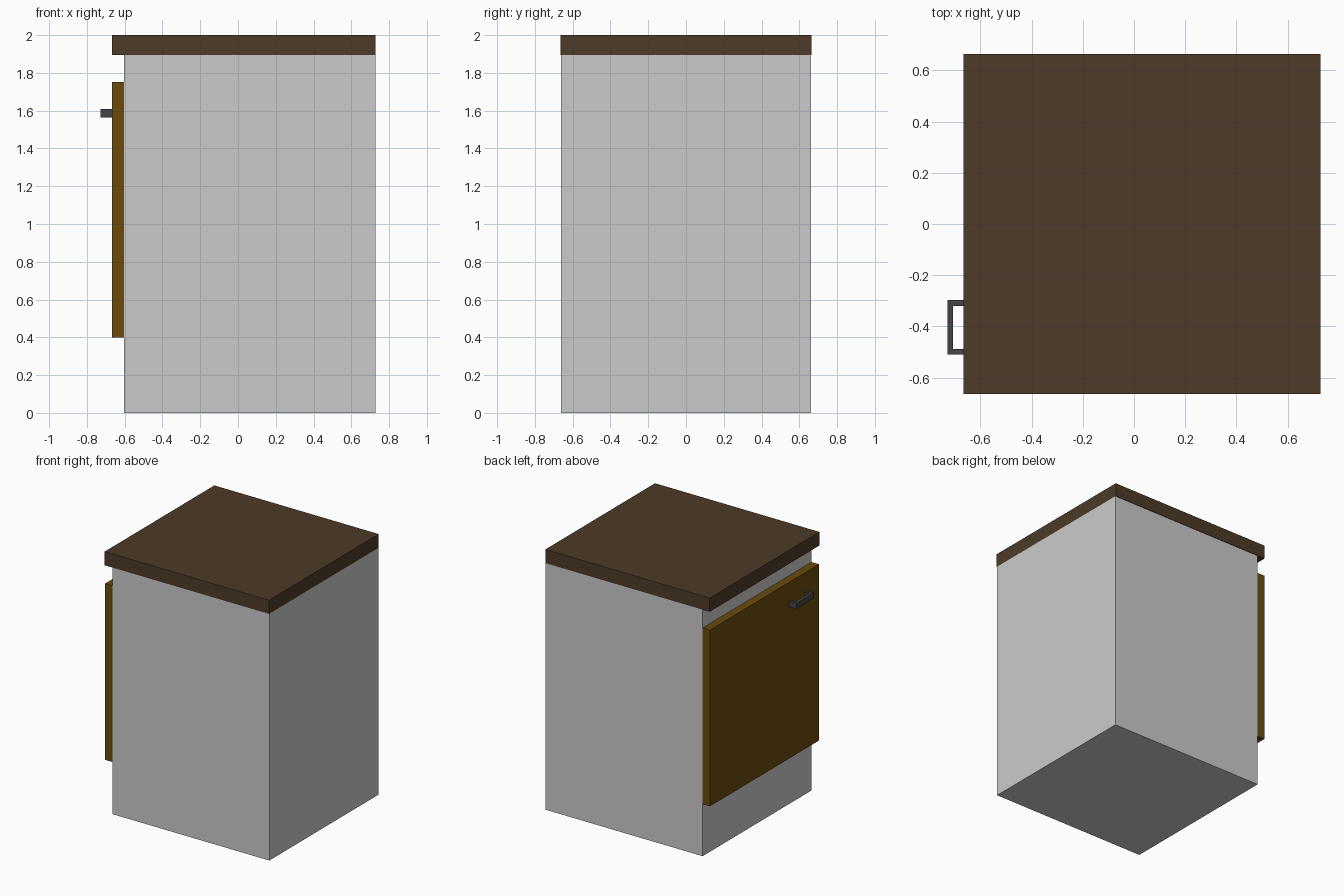
import bpy
import bmesh

if "Cube" in bpy.data.objects:
    bpy.data.objects.remove(bpy.data.objects["Cube"])


def material(name, rgb):
    mat = bpy.data.materials.new(name)
    mat.diffuse_color = (*rgb, 1)
    mat.use_nodes = True
    mat.node_tree.nodes["Principled BSDF"].inputs["Base Color"].default_value = mat.diffuse_color
    return mat


def prism(name, outline, z0, z1, mat=None):
    """Extrude a flat xy outline from z0 up to z1."""
    bm = bmesh.new()
    face = bm.faces.new([bm.verts.new((x, y, z0)) for x, y in outline])
    new = bmesh.ops.extrude_face_region(bm, geom=[face])["geom"]
    verts = [g for g in new if isinstance(g, bmesh.types.BMVert)]
    bmesh.ops.translate(bm, verts=verts, vec=(0, 0, z1 - z0))
    bmesh.ops.recalc_face_normals(bm, faces=bm.faces)
    mesh = bpy.data.meshes.new(name)
    bm.to_mesh(mesh)
    bm.free()
    if mat:
        mesh.materials.append(mat)
    obj = bpy.data.objects.new(name, mesh)
    bpy.context.collection.objects.link(obj)
    return obj


def rect(x0, x1, y0, y1):
    return [(x0, y0), (x1, y0), (x1, y1), (x0, y1)]


dark_wood = material("dark_wood", (0.074, 0.044, 0.021))
door_wood = material("door_wood", (0.147, 0.07, 0.004))
dark_metal = material("dark_metal", (0.058, 0.058, 0.058))

back, body_front, door_front = 0.729, -0.604, -0.667

# Cabinet body and worktop, which overhangs to the door face
prism("cabinet_body", rect(body_front, back, -0.661, 0.661), 0, 1.895)
prism("worktop", rect(door_front, back, -0.665, 0.665), 1.895, 2, dark_wood)

# Door across the full width of the -x side
prism("door", rect(door_front, body_front, -0.661, 0.661), 0.40, 1.753, door_wood)

# U-shaped pull handle
out, y0, y1, t = -0.729, -0.511, -0.298, 0.022
prism("door_handle", [
    (door_front, y0), (out, y0), (out, y1), (door_front, y1),
    (door_front, y1 - t), (out + t, y1 - t), (out + t, y0 + t), (door_front, y0 + t),
], 1.565, 1.608, dark_metal)
